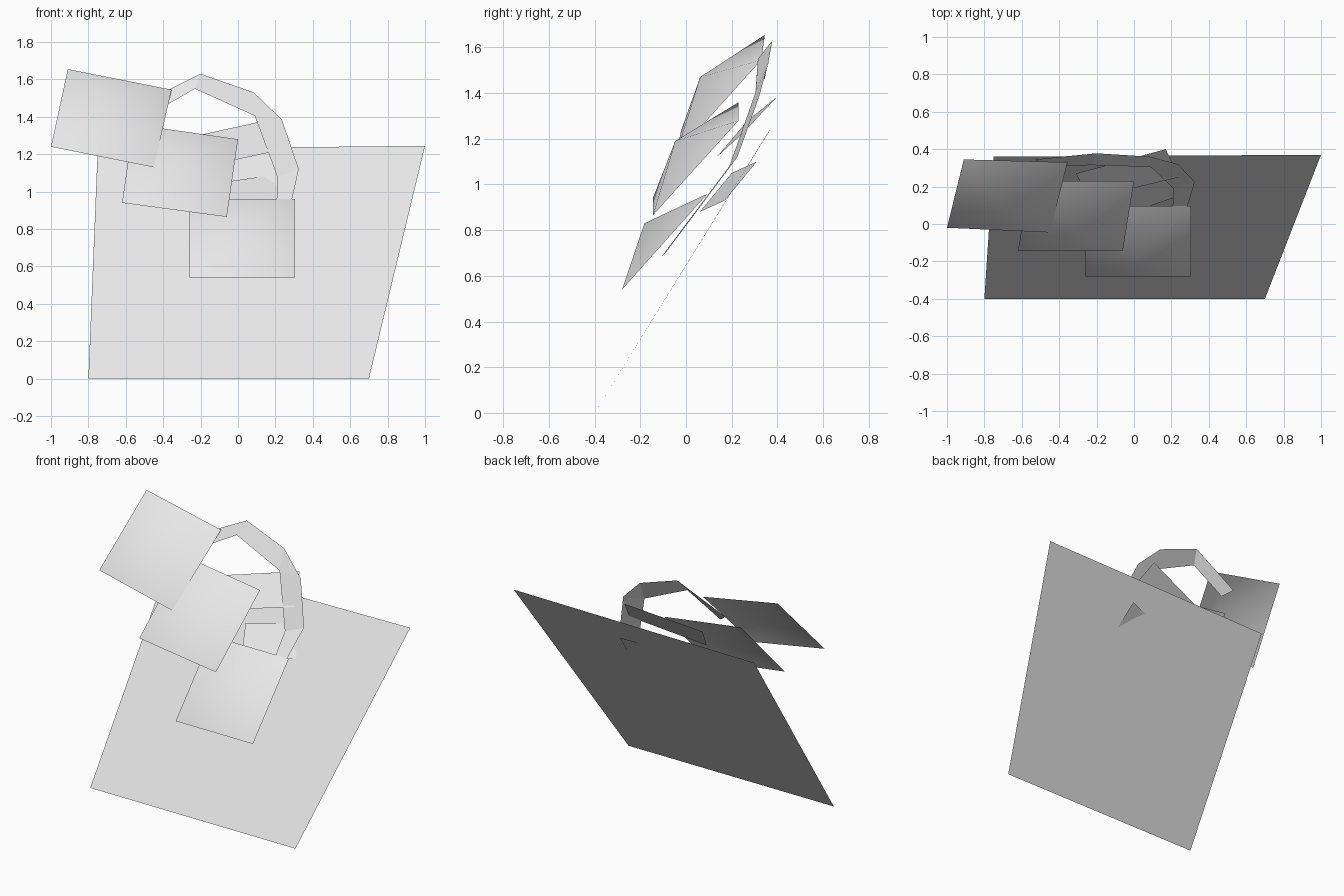
import bpy
from mathutils import Vector

grey = bpy.data.materials.new("plain grey")
grey.diffuse_color = (0.8, 0.8, 0.8, 1)


def make(name, verts, faces, smooth=False):
    mesh = bpy.data.meshes.new(name)
    mesh.from_pydata(verts, [], faces)
    mesh.materials.append(grey)
    for p in mesh.polygons:
        p.use_smooth = smooth
    ob = bpy.data.objects.new(name, mesh)
    bpy.context.collection.objects.link(ob)
    return ob


def card(name, corners, rise=0.12):
    """Smooth four-sided shallow pyramid; corners run counter-clockwise from the front."""
    c = [Vector(p) for p in corners]
    normal = (c[2] - c[0]).cross(c[3] - c[1]).normalized()
    apex = sum(c, Vector()) / 4 + normal * rise
    make(name, c + [apex], [(i, (i + 1) % 4, 4) for i in range(4)], True)


# Large tilted backing sheet
make("backing_sheet", [(-0.8, -0.4, 0), (0.7, -0.4, 0),
                       (1.0, 0.37, 1.245), (-0.75, 0.36, 1.226)], [(0, 1, 2, 3)])

# Three domed cards in a staggered row
card("lower_card", [(-0.26, -0.28, 0.54), (0.305, -0.28, 0.54),
                    (0.305, 0.095, 0.96), (-0.26, 0.095, 0.96)])
card("middle_card", [(-0.62, -0.145, 0.94), (-0.06, -0.145, 0.865),
                     (0.0, 0.23, 1.28), (-0.56, 0.23, 1.36)])
card("upper_card", [(-1.0, -0.02, 1.24), (-0.45, -0.045, 1.13),
                    (-0.355, 0.33, 1.545), (-0.91, 0.345, 1.655)])

# Arched band from the upper card round to the lower card
outer = [(-0.53, 0.345, 1.465), (-0.2, 0.378, 1.63), (0.085, 0.36, 1.53),
         (0.235, 0.32, 1.385), (0.325, 0.225, 1.12), (0.23, -0.09, 0.70)]
inner = [(-0.466, 0.305, 1.415), (-0.23, 0.315, 1.55), (0.09, 0.305, 1.405),
         (0.21, 0.19, 1.08), (0.2, -0.11, 0.68)]
make("arched_band", outer + inner,
     [(0, 6, 7, 1), (1, 7, 8, 2), (2, 8, 3), (3, 8, 9, 4), (4, 9, 10, 5)])

# Two straight cross strips joining the arch
make("upper_strip", [(-0.245, 0.134, 1.12), (0.24, 0.25, 1.225),
                     (0.17, 0.40, 1.385), (-0.31, 0.27, 1.28)], [(0, 1, 2, 3)])
make("lower_strip", [(-0.02, 0.06, 0.88), (0.30, 0.17, 0.93),
                     (0.265, 0.31, 1.10), (-0.085, 0.20, 1.05)], [(0, 1, 2, 3)])
